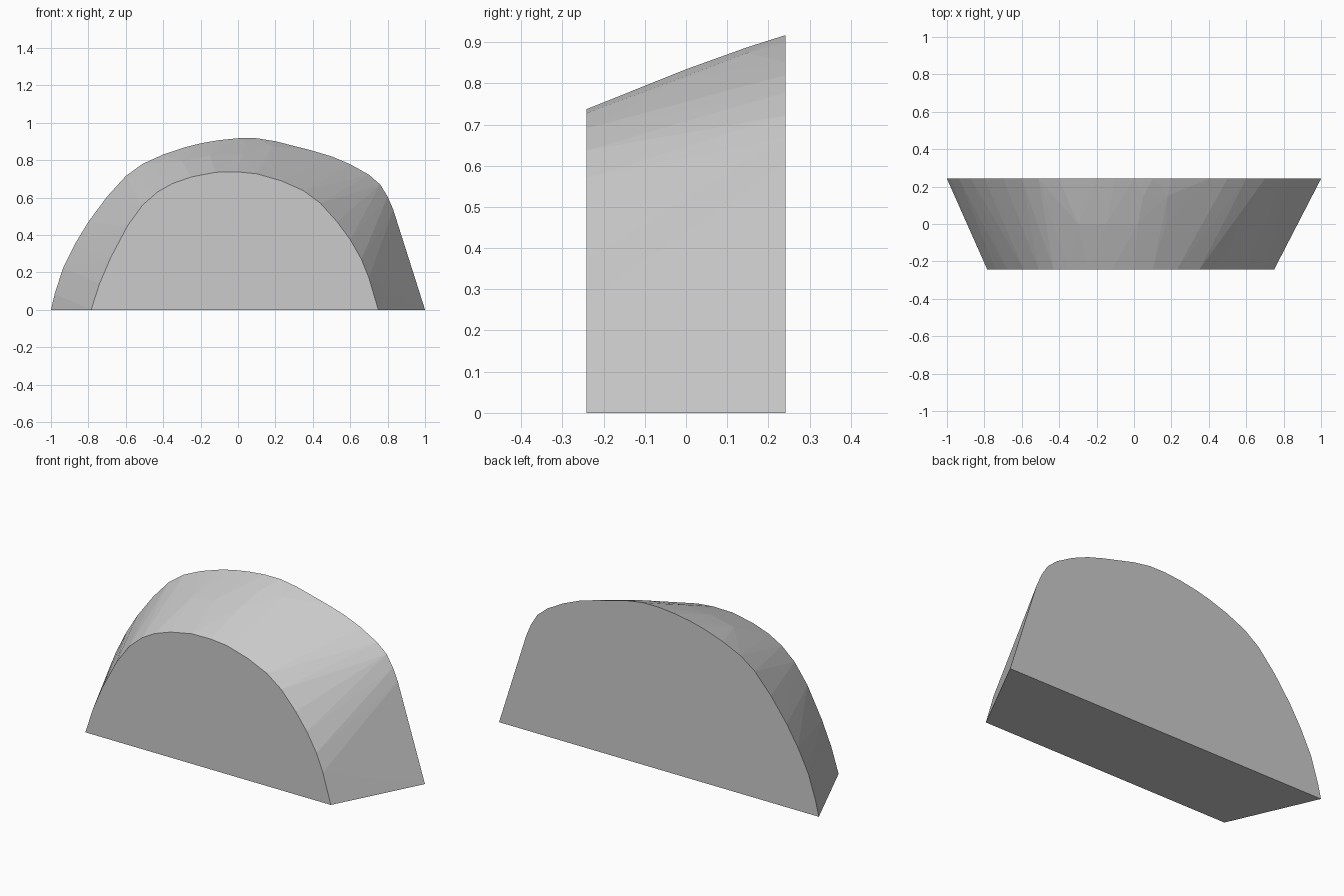
import bpy, bmesh

if "Cube" in bpy.data.objects:
    bpy.data.objects.remove(bpy.data.objects["Cube"])

# Outlines (x, z) of the large back face and the small front face
back = [(-1, 0), (-.98, .085), (-.935, .225), (-.87, .355), (-.80, .47),
        (-.70, .605), (-.60, .715), (-.51, .78), (-.40, .83), (-.28, .87),
        (-.20, .89), (-.10, .907), (0, .917), (.10, .917), (.20, .901),
        (.40, .85), (.50, .82), (.60, .778), (.70, .722), (.76, .67),
        (.80, .605), (.83, .535), (1, 0)]
front = [(-.785, 0), (-.74, .14), (-.68, .28), (-.59, .45), (-.51, .56),
         (-.43, .63), (-.35, .675), (-.25, .71), (-.12, .735), (0, .737),
         (.10, .727), (.23, .69), (.35, .637), (.44, .57), (.53, .47),
         (.60, .375), (.66, .27), (.70, .17), (.75, 0)]
# Slight crown between the two faces
crown = [(-.30, 0, .793), (-.15, 0, .824), (.02, 0, .834), (.17, 0, .813),
         (-.12, .15, .872), (.05, .15, .888), (.18, .15, .874)]

# Sloped domed block: both outlines wrapped in one faceted skin
bm = bmesh.new()
for outline, y in ((back, .242), (front, -.242)):
    for x, z in outline:
        bm.verts.new((x, y, z))
for p in crown:
    bm.verts.new(p)
hull = bmesh.ops.convex_hull(bm, input=bm.verts[:])
loose = [v for v in bm.verts if not v.link_faces]
bmesh.ops.delete(bm, geom=loose, context='VERTS')

# Merge the flat end and base faces
bmesh.ops.dissolve_limit(bm, angle_limit=.005, verts=bm.verts[:], edges=bm.edges[:])
bmesh.ops.recalc_face_normals(bm, faces=bm.faces[:])
mesh = bpy.data.meshes.new("domed_block")
bm.to_mesh(mesh)
bm.free()
block = bpy.data.objects.new("domed_block", mesh)
bpy.context.collection.objects.link(block)
